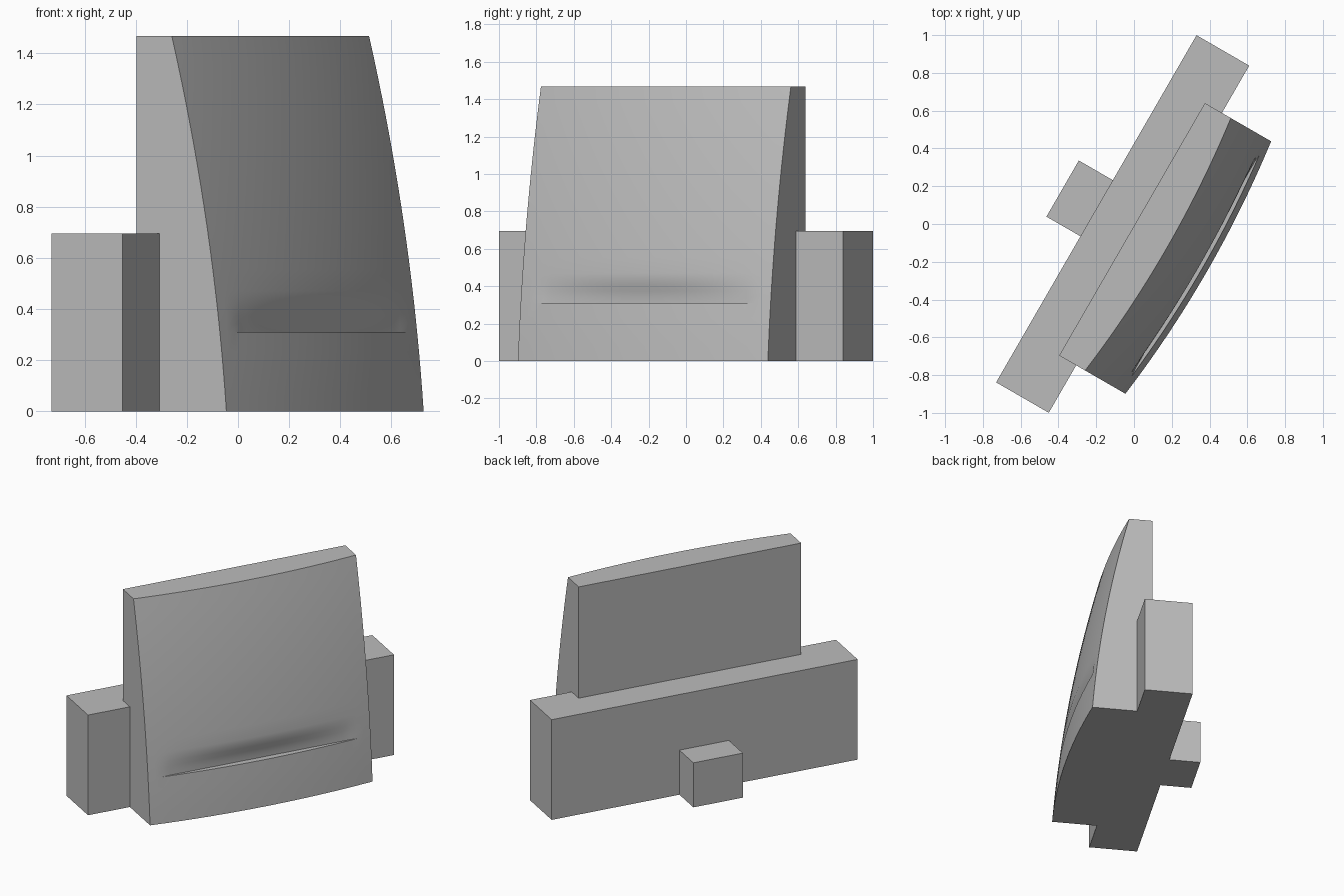
import bpy, bmesh, math
from mathutils import Matrix

cube = bpy.data.objects.get("Cube")
if cube:
    bpy.data.objects.remove(cube, do_unlink=True)

concrete = bpy.data.materials.new("grey_concrete")
concrete.use_nodes = True
grey = (0.5, 0.5, 0.5, 1)
concrete.diffuse_color = grey
concrete.node_tree.nodes["Principled BSDF"].inputs["Base Color"].default_value = grey

# Local x runs along the building, local -y is its curved street side
TURN = Matrix.Rotation(math.radians(60), 4, "Z")


def finish(name, bm):
    bmesh.ops.recalc_face_normals(bm, faces=bm.faces)
    bm.transform(TURN)
    mesh = bpy.data.meshes.new(name)
    bm.to_mesh(mesh)
    bm.free()
    mesh.materials.append(concrete)
    obj = bpy.data.objects.new(name, mesh)
    bpy.context.collection.objects.link(obj)
    return obj


def block(name, x0, x1, y0, y1, height):
    bm = bmesh.new()
    bmesh.ops.create_cube(bm, size=1)
    bm.transform(Matrix.Translation(((x0 + x1) / 2, (y0 + y1) / 2, height / 2))
                 @ Matrix.Diagonal((x1 - x0, y1 - y0, height, 1)))
    return finish(name, bm)


# Low rear wing and its small annex
block("rear_wing", -1.091, 1.031, -0.109, 0.213, 0.695)
block("rear_annex", -0.198, 0.145, 0.2, 0.421, 0.309)

# Tower with a bowed front that leans back, and a shallow ledge
X0, X1, TOP, BACK = -0.801, 0.742, 1.467, -0.005
LEDGE_Z, LEDGE_Y, LEDGE_X0, LEDGE_X1 = 0.31, -0.389, -0.66, 0.613
BOW, DENT_HEIGHT = 0.05, 0.16
MID, HALF = (X0 + X1) / 2, (X1 - X0) / 2


def front_y(x, z):
    bow = BOW * (1 - ((x - MID) / HALF) ** 2)
    return -(0.41 - 0.0755 * z - 0.063 * z * z + bow)


def dented_y(x, z):
    y = front_y(x, z)
    if LEDGE_X0 < x < LEDGE_X1:
        fade = max(0, 1 - (z - LEDGE_Z) / DENT_HEIGHT)
        depth = max(0, LEDGE_Y - front_y(x, LEDGE_Z))
        y += depth * fade * fade * (3 - 2 * fade)
    return y


xs = [X0 + (X1 - X0) * i / 32 for i in range(33)]
lower = [LEDGE_Z * i / 4 for i in range(5)]
upper = [LEDGE_Z + DENT_HEIGHT * i / 5 for i in range(5)]
upper += [0.47 + (TOP - 0.47) * i / 12 for i in range(13)]

bm = bmesh.new()
rows = [[bm.verts.new((x, front_y(x, z), z)) for x in xs] for z in lower]
rows += [[bm.verts.new((x, dented_y(x, z), z)) for x in xs] for z in upper]
front = []
for a, b in zip(rows, rows[1:]):
    for i in range(len(xs) - 1):
        front.append(bm.faces.new((a[i], a[i + 1], b[i + 1], b[i])))
bmesh.ops.remove_doubles(bm, verts=bm.verts[:], dist=0.0005)
bm.normal_update()

# Flat back, sides, roof and floor close the curved sheet
rim = [e for e in bm.edges if e.is_boundary]
extruded = bmesh.ops.extrude_edge_only(bm, edges=rim)["geom"]
for v in extruded:
    if isinstance(v, bmesh.types.BMVert):
        v.co.y = BACK
back_rim = [e for e in bm.edges if e.is_boundary]
bmesh.ops.contextual_create(bm, geom=back_rim)

tower = finish("curved_tower", bm)
bpy.ops.object.select_all(action="DESELECT")
tower.select_set(True)
bpy.context.view_layer.objects.active = tower
bpy.ops.object.shade_smooth_by_angle(angle=math.radians(30))
